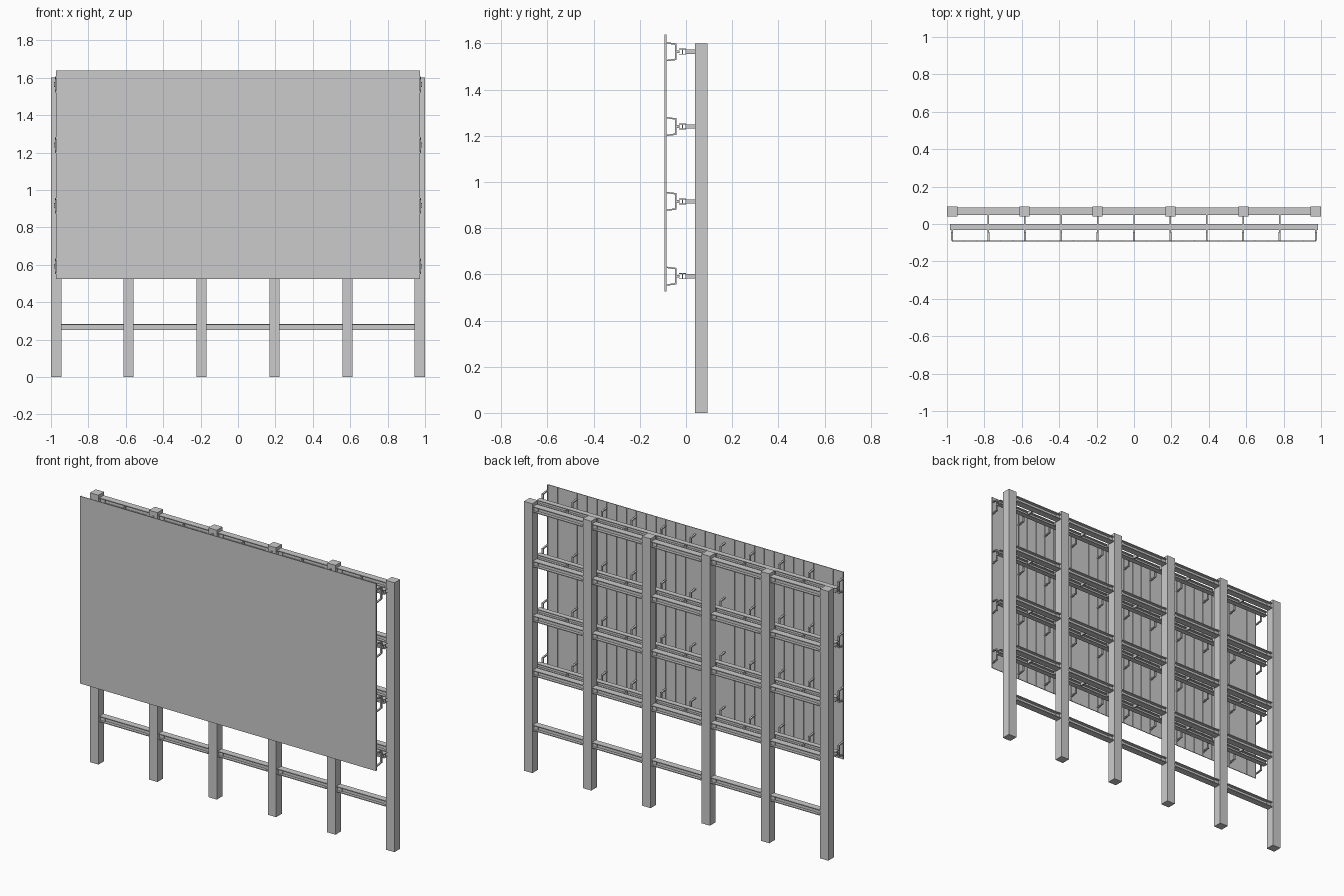
import bpy, bmesh
from mathutils import Vector

if "Cube" in bpy.data.objects:
    bpy.data.objects.remove(bpy.data.objects["Cube"])


def finish(name, bm):
    bmesh.ops.recalc_face_normals(bm, faces=bm.faces)
    me = bpy.data.meshes.new(name)
    bm.to_mesh(me)
    bm.free()
    ob = bpy.data.objects.new(name, me)
    bpy.context.collection.objects.link(ob)
    return ob


def box(bm, x0, x1, y0, y1, z0, z1):
    vs = bmesh.ops.create_cube(bm, size=1)['verts']
    for v in vs:
        v.co = Vector(((x0 + x1) / 2 + v.co.x * (x1 - x0),
                       (y0 + y1) / 2 + v.co.y * (y1 - y0),
                       (z0 + z1) / 2 + v.co.z * (z1 - z0)))


def extrude_x(bm, profile, x0, x1):
    """Extrude a closed (y, z) profile along x."""
    f = bm.faces.new([bm.verts.new((x0, y, z)) for y, z in profile])
    r = bmesh.ops.extrude_face_region(bm, geom=[f])
    for v in r['geom']:
        if isinstance(v, bmesh.types.BMVert):
            v.co.x = x1


def i_beam(bm, x0, x1, y, z, w, h, t):
    """I-section with horizontal flanges."""
    a, b, c = w / 2, h / 2, t / 2
    p = [(-a, -b), (a, -b), (a, t - b), (c, t - b), (c, b - t), (a, b - t),
         (a, b), (-a, b), (-a, b - t), (-c, b - t), (-c, t - b), (-a, t - b)]
    extrude_x(bm, [(y + u, z + v) for u, v in p], x0, x1)


levels = [0.592 + 0.324 * i for i in range(4)]
post_x = [-0.9725, -0.585, -0.195, 0.195, 0.585, 0.9725]
PW = 0.0275

# Upright posts
bm = bmesh.new()
for x in post_x:
    box(bm, x - PW, x + PW, 0.04, 0.093, 0, 1.6)
finish("posts", bm)

# I-beam rails between the posts, with cleats at both ends
rails, cleats = bmesh.new(), bmesh.new()
for z in [0.267] + levels:
    for xa, xb in zip(post_x, post_x[1:]):
        a, b = xa + PW, xb - PW
        i_beam(rails, a, b, 0.0685, z, 0.039, 0.034, 0.005)
        for x0, x1 in ((a, a + 0.027), (b - 0.027, b)):
            box(cleats, x0, x1, 0.061, 0.076, z - 0.012, z + 0.012)
finish("rails", rails)
finish("rail_cleats", cleats)

# Long beams carrying the panel, and struts back to the frame
beams, struts = bmesh.new(), bmesh.new()
for z in levels:
    i_beam(beams, -0.983, 0.983, -0.0155, z, 0.031, 0.026, 0.004)
    for i in range(-4, 5):
        x = i * 0.1945
        box(struts, x - 0.004, x + 0.004, -0.002, 0.053, z - 0.009, z + 0.009)
finish("panel_beams", beams)
finish("struts", struts)

# Bent strap brackets between panel and beams
bm = bmesh.new()
strap = [(-0.088, 0.042), (-0.042, 0.036), (-0.042, -0.036), (-0.088, -0.042),
         (-0.088, -0.036), (-0.048, -0.030), (-0.048, 0.030), (-0.088, 0.036)]
for z in levels:
    for i in range(-5, 6):
        x = i * 0.1945
        extrude_x(bm, [(y, z + dz) for y, dz in strap], x - 0.005, x + 0.005)
        box(bm, x - 0.004, x + 0.004, -0.044, -0.029, z - 0.006, z + 0.006)
finish("brackets", bm)

# Display panel with vertical ribs on its back
bm = bmesh.new()
box(bm, -0.972, 0.972, -0.093, -0.089, 0.525, 1.638)
finish("display_panel", bm)
bm = bmesh.new()
for i in range(-15, 16):
    x = i * 0.9705 / 15
    box(bm, x - 0.0015, x + 0.0015, -0.0895, -0.085, 0.525, 1.638)
finish("panel_ribs", bm)
